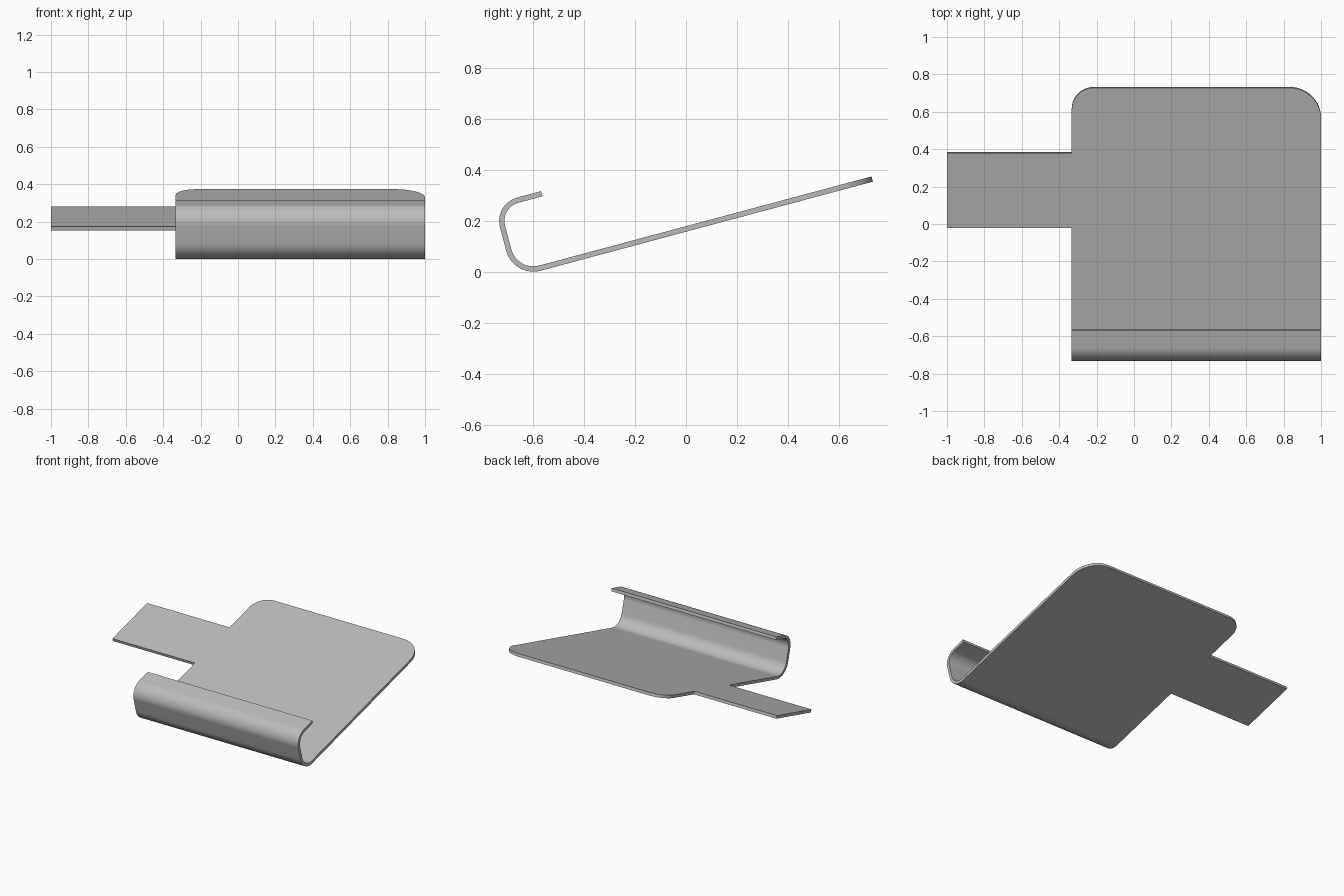
import bpy, bmesh
from math import radians, sin, cos, pi
from mathutils import Matrix

if "Cube" in bpy.data.objects:
    bpy.data.objects.remove(bpy.data.objects["Cube"], do_unlink=True)

TILT = radians(15)
THICK = 0.021
LEFT, RIGHT, TAB_END = -0.333, 1.0, -1.0
BASE, LIP = 0.152, 0.453          # outer heights of plate and lip, before tilting
WALL, BACK, LIP_END = -0.660, 0.800, -0.467
TAB_FRONT, TAB_BACK = 0.024, 0.438
R_LOW, R_HIGH = 0.11, 0.095


def arc(cx, cy, r, start, end, steps=12):
    """Points on a circular arc, angles in degrees."""
    angles = [radians(start + (end - start) * i / steps) for i in range(steps + 1)]
    return [(cx + r * cos(a), cy + r * sin(a)) for a in angles]


# Outer side profile of the hook: lip, upper bend, wall, lower bend
profile = [(LIP_END, LIP)]
profile += arc(WALL + R_HIGH, LIP - R_HIGH, R_HIGH, 90, 180)
profile += arc(WALL + R_LOW, BASE + R_LOW, R_LOW, 180, 270)

bm = bmesh.new()
rows = [[bm.verts.new((x, u, v)) for x in (LEFT, RIGHT)] for u, v in profile]
for (a, b), (c, d) in zip(rows, rows[1:]):
    bm.faces.new((a, c, d, b))

# Flat plate with rounded back corners and a side tab
outline = [(LEFT, TAB_FRONT), (TAB_END, TAB_FRONT), (TAB_END, TAB_BACK), (LEFT, TAB_BACK)]
outline += arc(LEFT + 0.12, BACK - 0.12, 0.12, 180, 90)
outline += arc(RIGHT - 0.17, BACK - 0.17, 0.17, 90, 0)
plate = [bm.verts.new((x, u, BASE)) for x, u in outline]
bm.faces.new([rows[-1][0]] + plate + [rows[-1][1]])

# Face the normals to the outer side, then tilt the sheet
bm.normal_update()
bm.faces.ensure_lookup_table()
if bm.faces[-1].normal.z > 0:
    bmesh.ops.reverse_faces(bm, faces=[bm.faces[-1]])
bmesh.ops.recalc_face_normals(bm, faces=bm.faces)
bm.faces.ensure_lookup_table()
if bm.faces[-1].normal.z > 0:
    bmesh.ops.reverse_faces(bm, faces=bm.faces)
bmesh.ops.transform(bm, matrix=Matrix.Rotation(TILT, 4, "X"), verts=bm.verts)
low = min(v.co.z for v in bm.verts)
bmesh.ops.translate(bm, vec=(0, 0, -low), verts=bm.verts)

mesh = bpy.data.meshes.new("bent_sheet_bracket")
bm.to_mesh(mesh)
bm.free()
bracket = bpy.data.objects.new("bent_sheet_bracket", mesh)
bpy.context.collection.objects.link(bracket)

# Grey metal
metal = bpy.data.materials.new("grey_metal")
metal.use_nodes = True
grey = (0.5, 0.5, 0.5, 1)
metal.diffuse_color = grey
metal.node_tree.nodes["Principled BSDF"].inputs["Base Color"].default_value = grey
mesh.materials.append(metal)

# Sheet thickness, inwards from the outer side
bpy.ops.object.select_all(action="DESELECT")
bracket.select_set(True)
bpy.context.view_layer.objects.active = bracket
solid = bracket.modifiers.new("thickness", "SOLIDIFY")
solid.thickness = THICK
solid.offset = -1
solid.use_even_offset = True
bpy.ops.object.modifier_apply(modifier=solid.name)

# Smooth bends with crisp rims and flat panels
bpy.ops.object.shade_smooth_by_angle(angle=radians(30))
weighted = bracket.modifiers.new("flat_panels", "WEIGHTED_NORMAL")
weighted.keep_sharp = True
